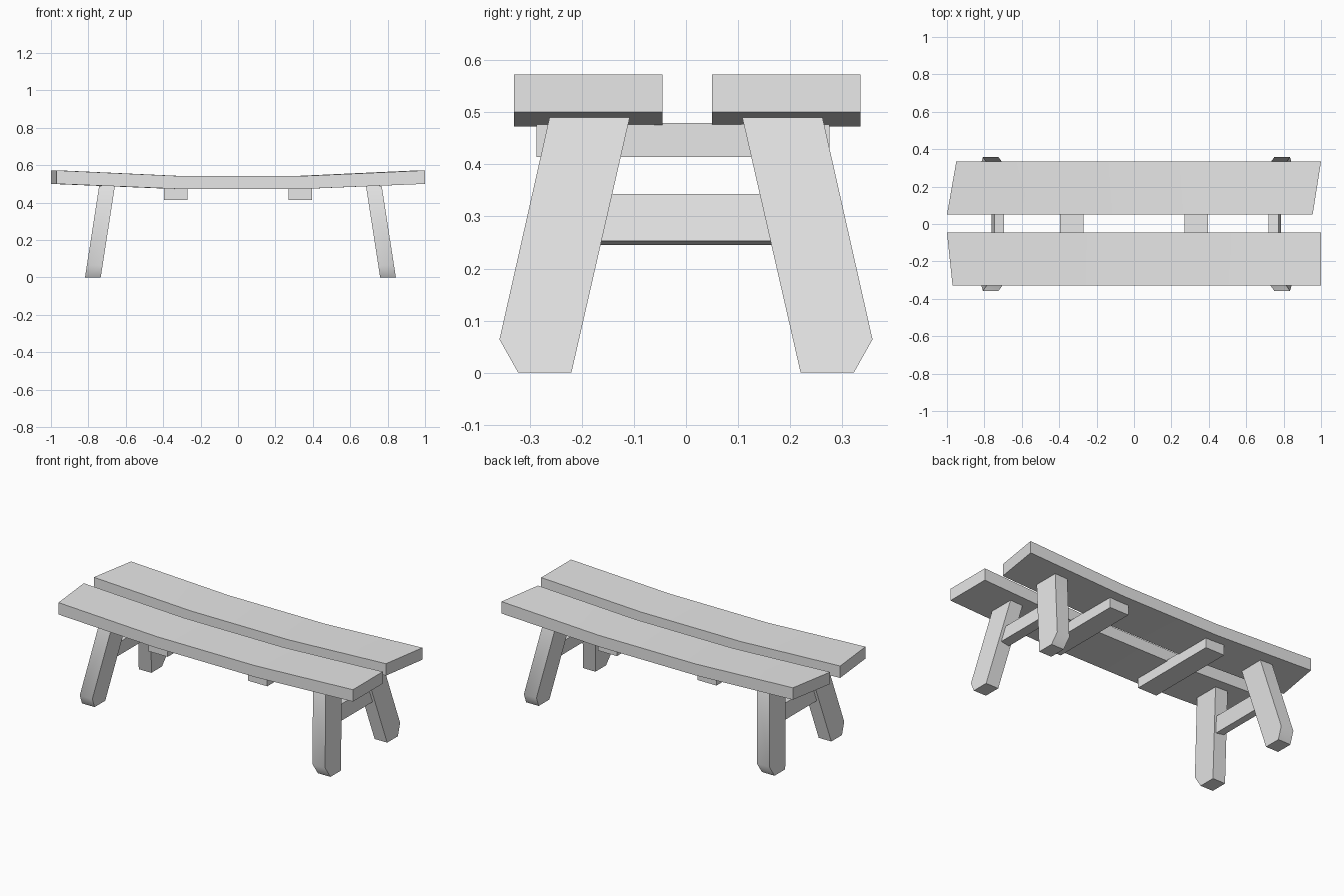
import bpy, bmesh, math
from mathutils import Vector

cube = bpy.data.objects.get("Cube")
if cube:
    bpy.data.objects.remove(cube, do_unlink=True)

# One plain grey finish
grey = bpy.data.materials.new("plain_grey")
grey.use_nodes = True
colour = (0.8, 0.8, 0.8, 1)
grey.diffuse_color = colour
grey.node_tree.nodes["Principled BSDF"].inputs["Base Color"].default_value = colour


def loft(name, rings):
    """Join matching rings of points into a closed solid."""
    bm = bmesh.new()
    loops = [[bm.verts.new(p) for p in ring] for ring in rings]
    n = len(loops[0])
    for a, b in zip(loops, loops[1:]):
        for i in range(n):
            j = (i + 1) % n
            bm.faces.new((a[i], a[j], b[j], b[i]))
    bm.faces.new(loops[0])
    bm.faces.new(loops[-1])
    bmesh.ops.recalc_face_normals(bm, faces=bm.faces)
    mesh = bpy.data.meshes.new(name)
    bm.to_mesh(mesh)
    bm.free()
    mesh.materials.append(grey)
    obj = bpy.data.objects.new(name, mesh)
    bpy.context.collection.objects.link(obj)
    bpy.ops.object.select_all(action='DESELECT')
    obj.select_set(True)
    bpy.context.view_layer.objects.active = obj
    bpy.ops.object.shade_smooth_by_angle(angle=math.radians(45))
    return obj


def box(name, centre, size, lean=0.0):
    x, y, z = (s / 2 for s in size)
    rings = [[(-x, e, -z), (x, e, -z), (x, e, z), (-x, e, z)] for e in (-y, y)]
    obj = loft(name, rings)
    obj.location = centre
    obj.rotation_euler.y = lean
    return obj


def plank(name, front, back):
    """Sagging board; front and back edges are (y, left x, right x)."""
    rings = []
    for i, (low, high) in enumerate([(0.50, 0.572), (0.473, 0.542),
                                     (0.473, 0.542), (0.50, 0.572)]):
        ends = [(a + (b - a) * i / 3, y) for y, a, b in (front, back)]
        (xf, yf), (xb, yb) = ends
        rings.append([(xf, yf, low), (xb, yb, low), (xb, yb, high), (xf, yf, high)])
    return loft(name, rings)


# Seat planks with skewed end cuts
plank("front_seat_plank", (-0.33, -0.97, 1.0), (-0.045, -1.0, 1.0))
plank("back_seat_plank", (0.05, -1.0, 0.955), (0.335, -0.95, 1.0))

# Splayed legs with a clipped outer foot corner
PROFILE = [(0.108, 0.49), (0.262, 0.49), (0.358, 0.064), (0.322, 0), (0.22, 0)]
SPLAY = 0.155
for side, sx, foot_x in (("right", -1, 0.776), ("left", 1, 0.802)):
    for end, sy in (("front", -1), ("back", 1)):
        rings = [[(sx * (foot_x - SPLAY * z + w), sy * y, z) for y, z in PROFILE]
                 for w in (-0.042, 0.042)]
        loft(f"{end}_{side}_leg", rings)
    # Stretcher leaning with its pair of legs
    box(f"{side}_stretcher", (sx * (foot_x - SPLAY * 0.294 - 0.003), 0, 0.294),
        (0.054, 0.4, 0.091), -sx * math.atan(SPLAY))
    # Batten under the planks
    box(f"{side}_batten", (sx * 0.333, -0.006, 0.447), (0.127, 0.562, 0.065))
